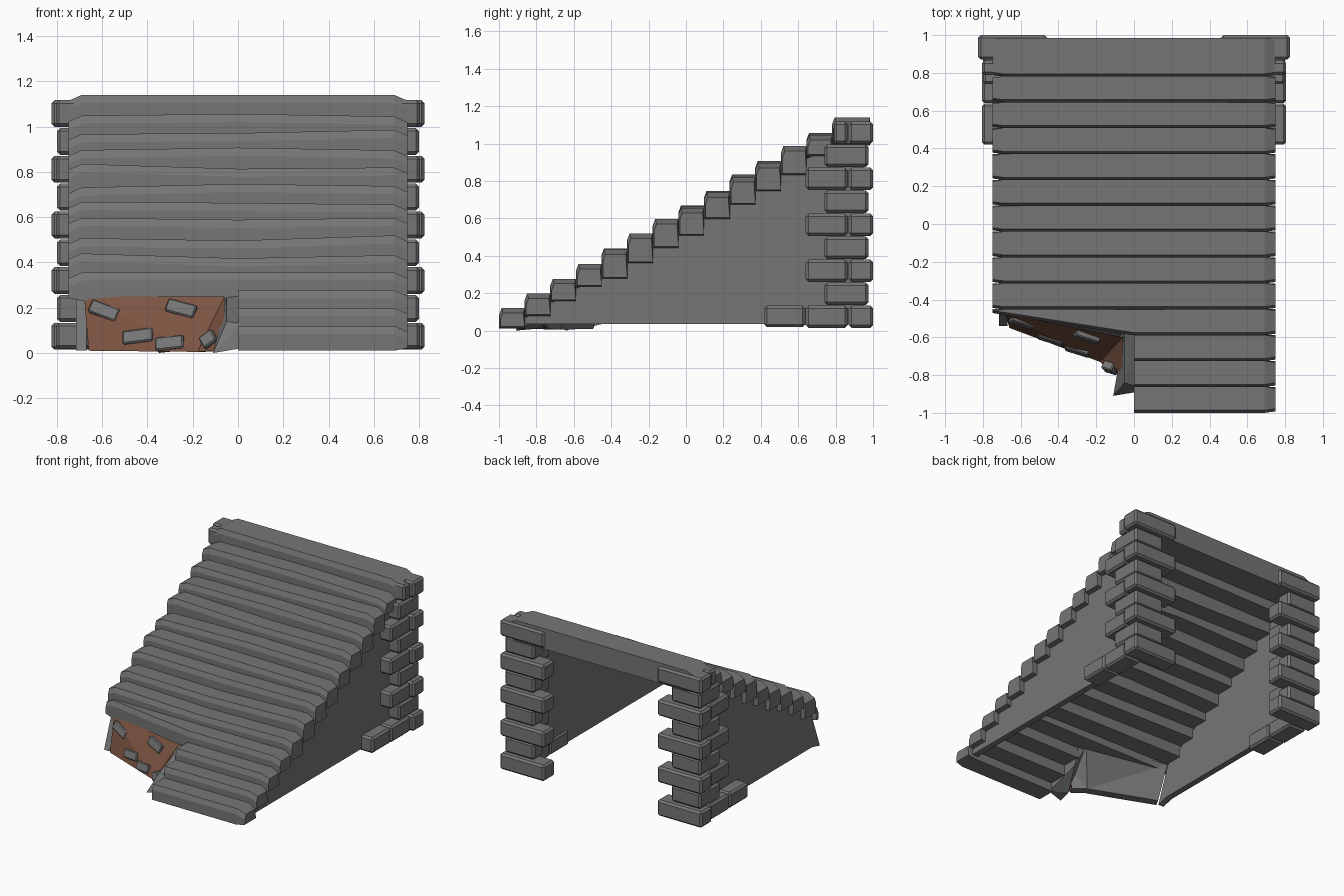
import bpy, bmesh, random
from mathutils import Vector, Euler

if "Cube" in bpy.data.objects:
    bpy.data.objects.remove(bpy.data.objects["Cube"])

random.seed(4)


def material(name, rgb):
    m = bpy.data.materials.new(name)
    m.diffuse_color = (*rgb, 1)
    m.use_nodes = True
    m.node_tree.nodes["Principled BSDF"].inputs["Base Color"].default_value = m.diffuse_color
    return m


STONE = material("grey stone", (0.18, 0.18, 0.18))
DIRT = material("brown dirt", (0.195, 0.086, 0.052))


def add(name, bm, mat):
    bmesh.ops.recalc_face_normals(bm, faces=bm.faces)
    me = bpy.data.meshes.new(name)
    bm.to_mesh(me)
    bm.free()
    me.materials.append(mat)
    ob = bpy.data.objects.new(name, me)
    bpy.context.collection.objects.link(ob)
    return ob


def hull(name, pts, mat):
    bm = bmesh.new()
    for p in pts:
        bm.verts.new(p)
    bmesh.ops.convex_hull(bm, input=bm.verts)
    return add(name, bm, mat)


def loft(name, rings, mat):
    bm = bmesh.new()
    vs = [[bm.verts.new(p) for p in r] for r in rings]
    n = len(rings[0])
    for a, b in zip(vs, vs[1:]):
        for k in range(n):
            bm.faces.new((a[k], a[(k + 1) % n], b[(k + 1) % n], b[k]))
    bm.faces.new(vs[0])
    bm.faces.new(vs[-1])
    return add(name, bm, mat)


def block(name, x, y, z, bevel=0.014):
    bm = bmesh.new()
    bmesh.ops.create_cube(bm, size=1)
    for v in bm.verts:
        v.co = [a + (b - a) * (c + 0.5) for (a, b), c in zip((x, y, z), v.co)]
    bmesh.ops.bevel(bm, geom=bm.edges[:], offset=bevel, segments=1, affect='EDGES')
    return add(name, bm, STONE)


# Stair slabs: worn beams with chamfered ends, the lowest ones broken off at the middle
for i in range(14):
    y0, top = -1 + 0.137 * i, 0.12 + 0.0785 * i
    y1 = 0.985 if i == 13 else y0 + 0.138
    bot = max(0.01, top - (0.125 if i < 4 else 0.15))
    wear = 0.018 if 4 <= i <= 12 else 0
    dt = {x: random.uniform(-wear, wear * 0.5) for x in (-1, 0, 1)}
    db = {x: random.uniform(-wear, wear) for x in (-1, 0, 1)}
    rings = []
    for x in (-0.75, -0.69, 0, 0.69, 0.75):
        if i < 3 and x < 0:
            continue
        k, end = (x > 0) - (x < 0), abs(x) > 0.7
        front = y0 + (0.008 if end else 0)
        if i == 3 and x < 0:
            front = y1 - (0.02 if end else 0.03)
        t = top + dt[k] - (0.026 if end else 0)
        b = bot + db[k] + (0.012 if end else 0)
        rings.append([(x, front, b), (x, front, t - 0.036),
                      (x, min(front + 0.014, y1 - 0.004), t),
                      (x, y1 - (0.008 if end else 0), t), (x, y1, b)])
    loft(f"step_{i + 1}", rings, STONE)

# Side walls under the slabs, the left one stopping at the slanted break
for s, name in ((1, "right_wall"), (-1, "left_wall")):
    prof = [(-0.92, 0.035), (0.95, 0.035), (0.95, 1.09)]
    if s < 0:
        prof = [(-0.54, 0.012), (-0.45, 0.035), (0.95, 0.035), (0.95, 1.09), (-0.44, 0.28)]
    loft(name, [[(s * x, y, z) for y, z in prof] for x in (0.67, 0.715)], STONE)

# Corner pillars of alternating stone blocks
for s, side in ((1, "right"), (-1, "left")):
    def pillar_block(x, y, z):
        block(side + "_pillar_block", sorted((s * x[0], s * x[1])), y, z)
    for r in range(9):
        z = (0.015 + 0.123 * r, 0.015 + 0.123 * r + 0.118)
        if r % 2 == 0:
            pillar_block((0.46, 0.825), (0.87, 1.0), z)
            pillar_block((0.66, 0.805), (0.79 if r == 8 else 0.64, 0.865), z)
        else:
            pillar_block((0.67, 0.80), (0.74, 0.90), z)
            pillar_block((0.56, 0.80), (0.86, 0.975), z)
    pillar_block((0.66, 0.805), (0.42, 0.638), (0.018, 0.133))

# Exposed dirt in the broken corner, with a thick stone backing behind it
corners = [(-0.68, -0.475, 0.25), (-0.06, -0.60, 0.25), (-0.18, -0.73, 0.005),
           (-0.66, -0.55, 0.01), (-0.06, -0.78, 0.14), (-0.10, -0.80, 0.01)]
faces = ((0, 3, 2), (0, 2, 1), (1, 2, 4), (4, 2, 5))
bm = bmesh.new()
v = [bm.verts.new(c) for c in corners]
for f in faces:
    bm.faces.new([v[k] for k in f])
add("dirt_face", bm, DIRT)
bm = bmesh.new()
back = [bm.verts.new((x + 0.03, y + 0.055, z + (0.02 if z > 0.2 else 0))) for x, y, z in corners]
rim = {k: bm.verts.new(corners[k]) for k in (3, 2, 5)}
for f in faces:
    bm.faces.new([back[k] for k in f])
for a, b in ((3, 2), (2, 5)):
    bm.faces.new((rim[a], rim[b], back[b], back[a]))
add("dirt_backing", bm, STONE)

# Jagged broken end of the lowest slabs
hull("broken_slab_end", [(0.01, -0.89, 0.02), (-0.11, -0.91, 0), (-0.05, -0.84, 0.14),
                         (-0.05, -0.57, 0.25), (0.01, -0.57, 0.26), (0.01, -0.86, 0.13),
                         (-0.09, -0.80, 0.01), (0.01, -0.62, 0.1)], STONE)

# Pebbles stuck in the dirt: x, z, length, tilt
for x, z, w, tilt in ((-0.59, 0.185, 0.135, 0.35), (-0.25, 0.195, 0.135, 0.25),
                      (-0.44, 0.072, 0.14, -0.12), (-0.30, 0.042, 0.13, -0.1),
                      (-0.13, 0.06, 0.07, -0.6)):
    t = z / 0.24
    y = -0.555 + 0.07 * t - (0.36 - 0.15 * t) * (x + 0.67)
    if x > -0.2:
        y = -0.765
    ob = block("pebble", (-w / 2, w / 2), (-0.018, 0.03), (-0.03, 0.03), 0.006)
    ob.location = Vector((x, y, z))
    ob.rotation_euler = Euler((-0.3, tilt, -0.3))
